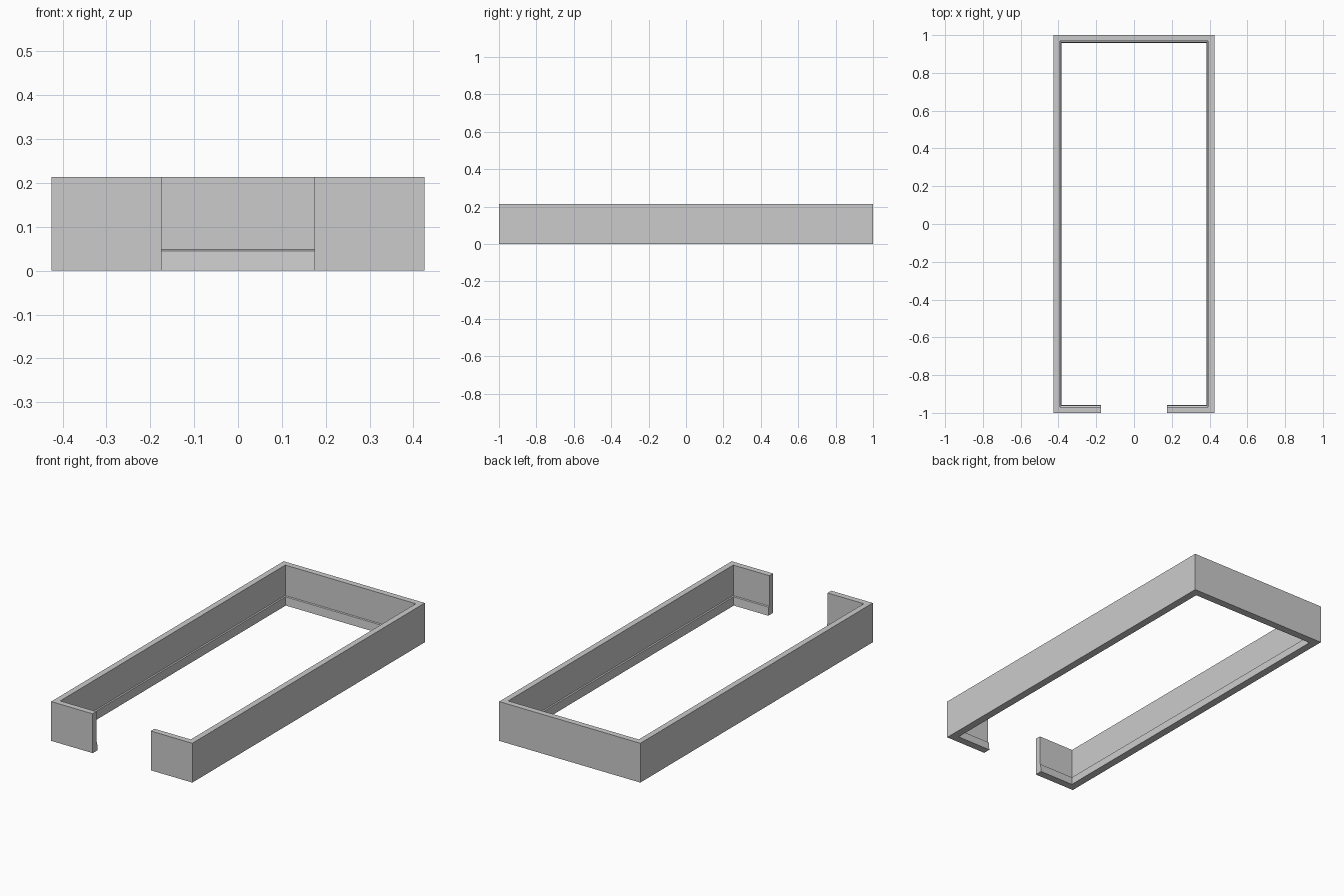
import bpy
import bmesh

if "Cube" in bpy.data.objects:
    bpy.data.objects.remove(bpy.data.objects["Cube"])

HALF_X, HALF_Y, GAP = 0.425, 1.0, 0.175
HEIGHT, WALL = 0.214, 0.032


def path(inset):
    """Open rectangle, inset from the outside, with a doorway at the front."""
    x, y = HALF_X - inset, HALF_Y - inset
    return [(-GAP, -y), (-x, -y), (-x, y), (x, y), (x, -y), (GAP, -y)]


def sweep(name, profile):
    """Run an (inset, height) profile round the path with mitred corners."""
    bm = bmesh.new()
    rails = [[bm.verts.new((x, y, z)) for x, y in path(t)] for t, z in profile]
    for i, a in enumerate(rails):
        b = rails[(i + 1) % len(rails)]
        for j in range(len(a) - 1):
            bm.faces.new((a[j], a[j + 1], b[j + 1], b[j]))
    # end caps at the doorway
    bm.faces.new([r[0] for r in rails])
    bm.faces.new([r[-1] for r in reversed(rails)])
    bmesh.ops.recalc_face_normals(bm, faces=bm.faces[:])
    mesh = bpy.data.meshes.new(name)
    bm.to_mesh(mesh)
    bm.free()
    obj = bpy.data.objects.new(name, mesh)
    bpy.context.collection.objects.link(obj)
    return obj


# Outer walls
sweep("walls", [(0, 0), (WALL, 0), (WALL, HEIGHT), (0, HEIGHT)])

# Skirting board along the inside, leaning slightly towards the wall
sweep("skirting_board", [(WALL, 0), (0.042, 0), (0.038, 0.045), (WALL, 0.048)])
